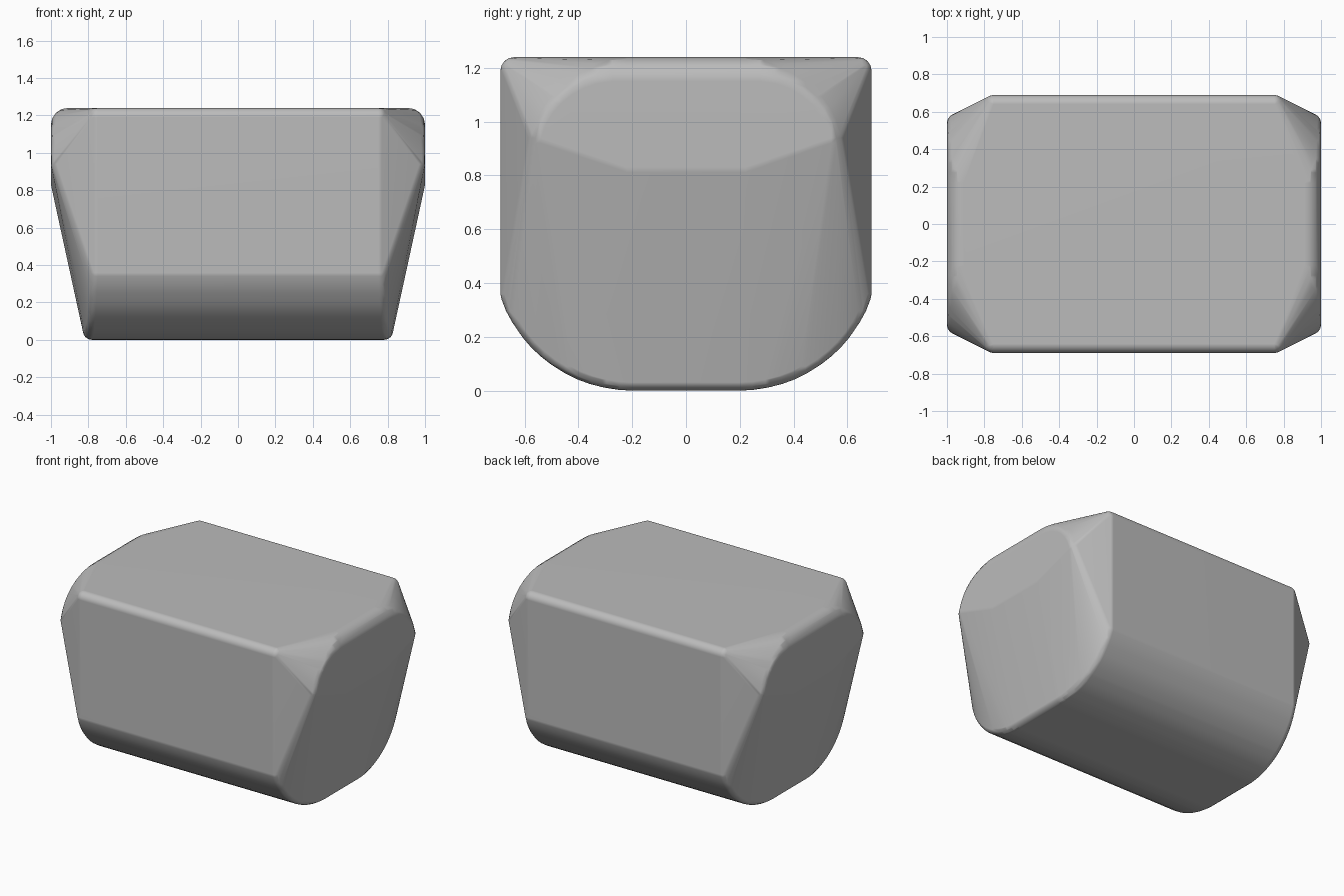
import bpy, bmesh, math
from mathutils import Matrix

cube = bpy.data.objects.get("Cube")
if cube:
    bpy.data.objects.remove(cube, do_unlink=True)

# Flat grey finish
grey = bpy.data.materials.new("plain_grey")
grey.use_nodes = True
colour = (0.5, 0.5, 0.5, 1)
grey.diffuse_color = colour
grey.node_tree.nodes["Principled BSDF"].inputs["Base Color"].default_value = colour

# Rounded corners of one quarter of the block: x, y, z, radius
corners = [(0.75, 0.64, 1.19, 0.05), (0.95, 0.22, 0.83, 0.05)]


def arc(cy, cz, radius, start, end, steps):
    for i in range(steps + 1):
        t = i / steps
        a = math.radians(start + (end - start) * t)
        yield t, cy + radius * math.cos(a), cz + radius * math.sin(a)


# Curved underside, drawing in slightly where it meets the long sides
for t, y, z in arc(0.2, 0.52, 0.47, -90, -20, 12):
    corners.append((0.78 - 0.03 * t, min(y, 0.64), z, 0.05))

# Arched upper rim of the bulging ends, rounder towards the top
for t, y, z in arc(0.22, 0.86, 0.33, 14, 90, 8):
    r = 0.05 + 0.04 * t
    corners.append((1 - r, y, z - 0.04 * t, r))

# Mirror the corners and wrap them in one skin
bm = bmesh.new()
for x, y, z, r in corners:
    for sx in (-1, 1):
        for sy in (-1, 1):
            bmesh.ops.create_uvsphere(bm, u_segments=16, v_segments=8, radius=r,
                                      matrix=Matrix.Translation((sx * x, sy * y, z)))
bmesh.ops.delete(bm, geom=bm.edges[:], context='EDGES_FACES')
bmesh.ops.remove_doubles(bm, verts=bm.verts[:], dist=0.001)
bmesh.ops.convex_hull(bm, input=bm.verts[:])
bmesh.ops.delete(bm, geom=[v for v in bm.verts if not v.link_faces], context='VERTS')
bmesh.ops.remove_doubles(bm, verts=bm.verts[:], dist=0.004)
bmesh.ops.dissolve_limit(bm, angle_limit=math.radians(1),
                         verts=bm.verts[:], edges=bm.edges[:])
bmesh.ops.recalc_face_normals(bm, faces=bm.faces[:])

mesh = bpy.data.meshes.new("rounded_block")
bm.to_mesh(mesh)
bm.free()
mesh.materials.append(grey)
block = bpy.data.objects.new("rounded_block", mesh)
bpy.context.collection.objects.link(block)

# Smooth shading with broad flat faces kept flat
bpy.ops.object.select_all(action='DESELECT')
block.select_set(True)
bpy.context.view_layer.objects.active = block
bpy.ops.object.shade_smooth_by_angle(angle=math.radians(40))
weighted = block.modifiers.new("weighted_normals", 'WEIGHTED_NORMAL')
weighted.keep_sharp = True
